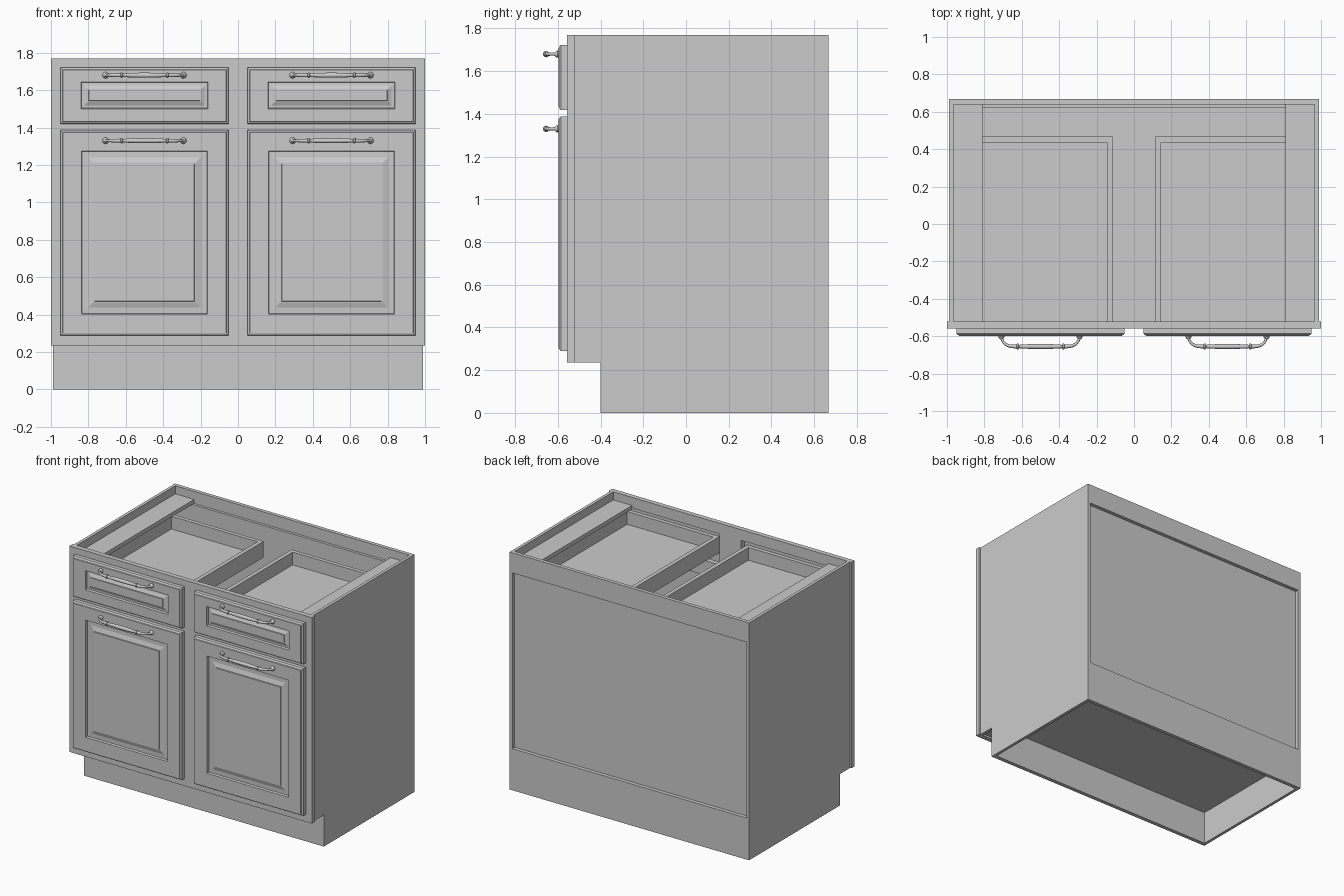
import bpy, bmesh, math
from mathutils import Vector

if "Cube" in bpy.data.objects:
    bpy.data.objects.remove(bpy.data.objects["Cube"])


def make_object(name, bm):
    bmesh.ops.recalc_face_normals(bm, faces=bm.faces[:])
    mesh = bpy.data.meshes.new(name)
    bm.to_mesh(mesh)
    bm.free()
    ob = bpy.data.objects.new(name, mesh)
    bpy.context.collection.objects.link(ob)
    return ob


def boxes(name, *specs):
    """One object from boxes given as (x0, x1, y0, y1, z0, z1)."""
    bm = bmesh.new()
    for x0, x1, y0, y1, z0, z1 in specs:
        verts = bmesh.ops.create_cube(bm, size=1)["verts"]
        for v in verts:
            v.co = ((x0 + x1) / 2 + v.co.x * (x1 - x0),
                    (y0 + y1) / 2 + v.co.y * (y1 - y0),
                    (z0 + z1) / 2 + v.co.z * (z1 - z0))
    return make_object(name, bm)


def moulded_front(name, x0, x1, z0, z1, profile):
    """Loft nested rectangles; profile is (inset, y) from the back edge inward."""
    bm = bmesh.new()
    rings = []
    for i, y in profile:
        rings.append([bm.verts.new(p) for p in (
            (x0 + i, y, z0 + i), (x1 - i, y, z0 + i),
            (x1 - i, y, z1 - i), (x0 + i, y, z1 - i))])
    for a, b in zip(rings, rings[1:]):
        for k in range(4):
            n = (k + 1) % 4
            bm.faces.new((a[k], a[n], b[n], b[k]))
    bm.faces.new(rings[0])
    bm.faces.new(rings[-1])
    return make_object(name, bm)


def handle(name, cx, cz, sides=16):
    """Turned bow pull: round section of varying radius along a mirrored path."""
    half = [(.208, -.596, .014), (.208, -.602, .017), (.208, -.608, .015),
            (.207, -.614, .008), (.201, -.628, .007), (.188, -.643, .008),
            (.167, -.652, .009), (.140, -.655, .010), (.128, -.655, .011),
            (.126, -.655, .015), (.118, -.655, .015), (.116, -.655, .009),
            (.090, -.655, .011), (.045, -.655, .013)]
    pts = [(-x, y, r) for x, y, r in half] + [(0, -.655, .0135)] + half[::-1]
    bm = bmesh.new()
    rings = []
    for k, (x, y, r) in enumerate(pts):
        a, b = pts[max(k - 1, 0)], pts[min(k + 1, len(pts) - 1)]
        t = Vector((b[0] - a[0], b[1] - a[1], 0)).normalized()
        side = Vector((-t.y, t.x, 0))
        ring = []
        for j in range(sides):
            ang = 2 * math.pi * j / sides
            off = side * (r * math.cos(ang)) + Vector((0, 0, r * math.sin(ang)))
            ring.append(bm.verts.new(Vector((cx + x, y, cz)) + off))
        rings.append(ring)
    for a, b in zip(rings, rings[1:]):
        for j in range(sides):
            n = (j + 1) % sides
            bm.faces.new((a[j], a[n], b[n], b[j]))
    bm.faces.new(rings[0])
    bm.faces.new(rings[-1])
    ob = make_object(name, bm)
    bpy.ops.object.select_all(action='DESELECT')
    ob.select_set(True)
    bpy.context.view_layer.objects.active = ob
    bpy.ops.object.shade_smooth_by_angle(angle=math.radians(40))


TOP, BACK, FRAME_Y, FRONT = 1.77, .668, -.522, -.558

# Side panels with a toe-kick notch
for label, s in (("left", -1), ("right", 1)):
    bm = bmesh.new()
    outline = [(BACK, 0), (BACK, TOP), (FRAME_Y, TOP), (FRAME_Y, .235), (-.40, .235), (-.40, 0)]
    face = bm.faces.new([bm.verts.new((s * .965, y, z)) for y, z in outline])
    ext = bmesh.ops.extrude_face_region(bm, geom=[face])
    for v in ext["geom"]:
        if isinstance(v, bmesh.types.BMVert):
            v.co.x = s * .988
    make_object(label + "_side_panel", bm)

# Face frame: stiles and rails around two drawer and two door openings
boxes("face_frame",
      (-1, -.91, FRONT, FRAME_Y, .235, TOP), (.91, 1, FRONT, FRAME_Y, .235, TOP),
      (-.09, .09, FRONT, FRAME_Y, .235, TOP),
      *[(min(s * .09, s * .91), max(s * .09, s * .91), FRONT, FRAME_Y, z0, z1)
        for s in (-1, 1) for z0, z1 in ((.235, .325), (1.35, 1.46), (1.69, TOP))])

# Carcass boards
boxes("toe_kick", (-.965, .965, -.40, -.37, 0, .25))
boxes("cabinet_floor", (-.965, .965, FRAME_Y, .62, .25, .28))
boxes("back_panel", (-.965, .965, .62, .64, .25, 1.68))
boxes("back_top_rail", (-.965, .965, .64, BACK, 1.62, TOP))
boxes("back_bottom_rail", (-.965, .965, .64, BACK, 0, .31))

# Moulding profiles
edge = [(0, FRONT), (0, -.586), (.005, -.592), (.012, -.594), (.014, -.598), (.113, -.598)]
door_profile = edge + [(.117, -.582), (.148, -.583), (.176, -.592), (.182, -.592), (.184, -.596)]
drawer_profile = edge[:-1] + [(.080, -.598), (.083, -.582)]

for label, s in (("left", -1), ("right", 1)):
    cx = s * .5
    x0, x1 = cx - .45, cx + .45

    # Door and its pull
    moulded_front(label + "_door", x0, x1, .289, 1.388, door_profile)
    handle(label + "_door_handle", cx, 1.33)

    # Drawer front: frame margins differ by axis, so the sunk field is its own loft
    zr = [(1.419, 1.722), (1.50, 1.644)]
    bm = bmesh.new()
    rings = []
    field = [(0, -.598), (.004, -.582), (.018, -.583), (.038, -.592), (.042, -.592), (.044, -.596)]
    rects = [(x0 + i, x1 - i, zr[0][0] + i, zr[0][1] - i, y) for i, y in edge[:-1]]
    rects += [(cx - .34 + i, cx + .34 - i, zr[1][0] + i, zr[1][1] - i, y) for i, y in field]
    for a, b, c, d, y in rects:
        rings.append([bm.verts.new(p) for p in ((a, y, c), (b, y, c), (b, y, d), (a, y, d))])
    for p, q in zip(rings, rings[1:]):
        for k in range(4):
            n = (k + 1) % 4
            bm.faces.new((p[k], p[n], q[n], q[k]))
    bm.faces.new(rings[0])
    bm.faces.new(rings[-1])
    make_object(label + "_drawer_front", bm)
    handle(label + "_drawer_handle", cx, 1.68)

    # Open drawer box
    a, b, f, r = cx - .385, cx + .385, FRONT, .467
    boxes(label + "_drawer_box",
          (a, a + .03, f, r, 1.53, 1.65), (b - .03, b, f, r, 1.53, 1.65),
          (a + .03, b - .03, r - .03, r, 1.53, 1.65),
          (a + .03, b - .03, f, f + .03, 1.53, 1.65),
          (a + .03, b - .03, f + .03, r - .03, 1.53, 1.555))

    # Top support strip along the side
    xs = sorted((s * .81, s * .965))
    boxes(label + "_top_strip", (xs[0], xs[1], FRAME_Y, .64, 1.68, 1.71))
